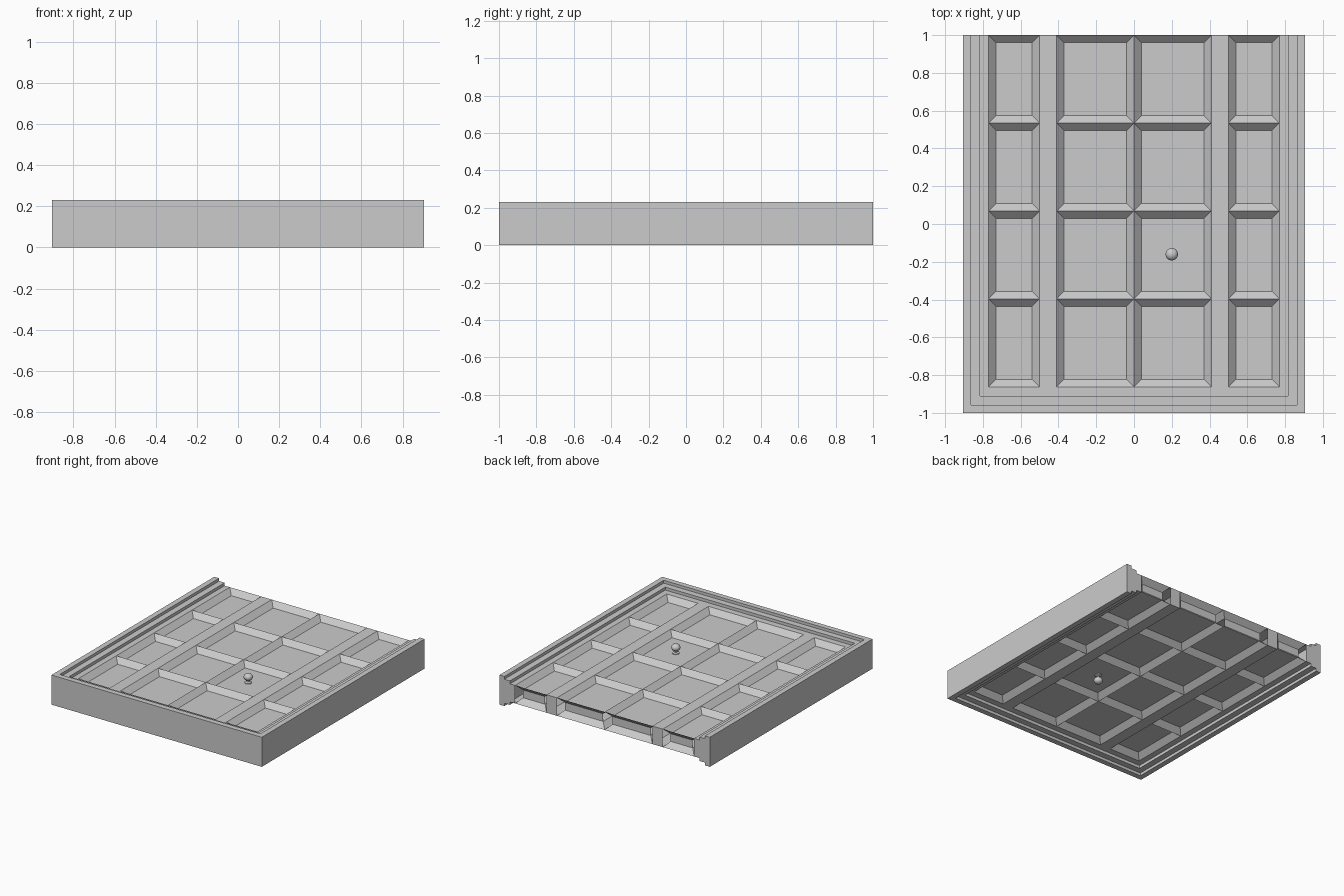
import bpy, bmesh, math

if "Cube" in bpy.data.objects:
    bpy.data.objects.remove(bpy.data.objects["Cube"])

MID = 0.115          # mid-plane of the whole door
FACE = 0.07          # half thickness of the door leaf
RECESS = 0.04        # panel depth and bevel width


def make_object(name, bm):
    bmesh.ops.recalc_face_normals(bm, faces=bm.faces[:])
    mesh = bpy.data.meshes.new(name)
    bm.to_mesh(mesh)
    bm.free()
    obj = bpy.data.objects.new(name, mesh)
    bpy.context.collection.objects.link(obj)
    obj.location.z = MID
    return obj


def mirror_z(obj):
    mod = obj.modifiers.new("both_sides", 'MIRROR')
    mod.use_axis = (False, False, True)


# door frame: stepped profile swept round three sides with mitred corners
half = [(0.0, 0.115), (0.042, 0.115), (0.042, 0.093), (0.09, 0.093), (0.09, FACE - 0.005)]
profile = half + [(d, -z) for d, z in reversed(half)]
bm = bmesh.new()
rings = []
for sx, end in ((-1, 'open'), (-1, 'corner'), (1, 'corner'), (1, 'open')):
    rings.append([bm.verts.new((sx * (0.905 - d), 1.0 if end == 'open' else -1 + d, z))
                  for d, z in profile])
n = len(profile)
for a, b in zip(rings, rings[1:]):
    for i in range(n):
        j = (i + 1) % n
        bm.faces.new((a[i], a[j], b[j], b[i]))
bm.faces.new(rings[0])
bm.faces.new(rings[-1])
make_object("door_frame", bm)

# door leaf: grid of cells, panel cells inset into bevelled recesses
xs = [-0.815, -0.77, -0.5, -0.41, 0, 0.41, 0.5, 0.77, 0.815]
ys = [-0.91, -0.862, -0.3965, 0.069, 0.5345, 1.0]
bm = bmesh.new()
grid = [[bm.verts.new((x, y, FACE)) for x in xs] for y in ys]
panels = []
for r in range(len(ys) - 1):
    for c in range(len(xs) - 1):
        f = bm.faces.new((grid[r][c], grid[r][c + 1], grid[r + 1][c + 1], grid[r + 1][c]))
        if r > 0 and c in (1, 3, 4, 6):
            panels.append(f)
bm.normal_update()
rim = [e for e in bm.edges if e.is_boundary]
bmesh.ops.inset_individual(bm, faces=panels, thickness=RECESS, depth=-RECESS,
                           use_even_offset=True)
side = bmesh.ops.extrude_edge_only(bm, edges=rim)
for v in side['geom']:
    if isinstance(v, bmesh.types.BMVert):
        v.co.z = 0
mirror_z(make_object("door_leaf", bm))

# door knobs: turned profile, one on each face
base = FACE - RECESS
outline = [(0.026, base - 0.005), (0.026, base + 0.006), (0.014, base + 0.012), (0.014, base + 0.022)]
for k in range(8):
    a = math.radians(-60 + 150 * k / 7)
    outline.append((max(0.033 * math.cos(a), 0), base + 0.046 + 0.027 * math.sin(a)))
bm = bmesh.new()
verts = [bm.verts.new((r, 0, z)) for r, z in outline]
edges = [bm.edges.new(p) for p in zip(verts, verts[1:])]
bmesh.ops.spin(bm, geom=verts + edges, cent=(0, 0, 0), axis=(0, 0, 1),
               angle=math.tau, steps=20)
bmesh.ops.remove_doubles(bm, verts=bm.verts[:], dist=0.0005)
knob = make_object("door_knobs", bm)
knob.location.x, knob.location.y = 0.2, -0.16
mirror_z(knob)
bpy.context.view_layer.objects.active = knob
knob.select_set(True)
bpy.ops.object.shade_smooth_by_angle(angle=math.radians(35))
